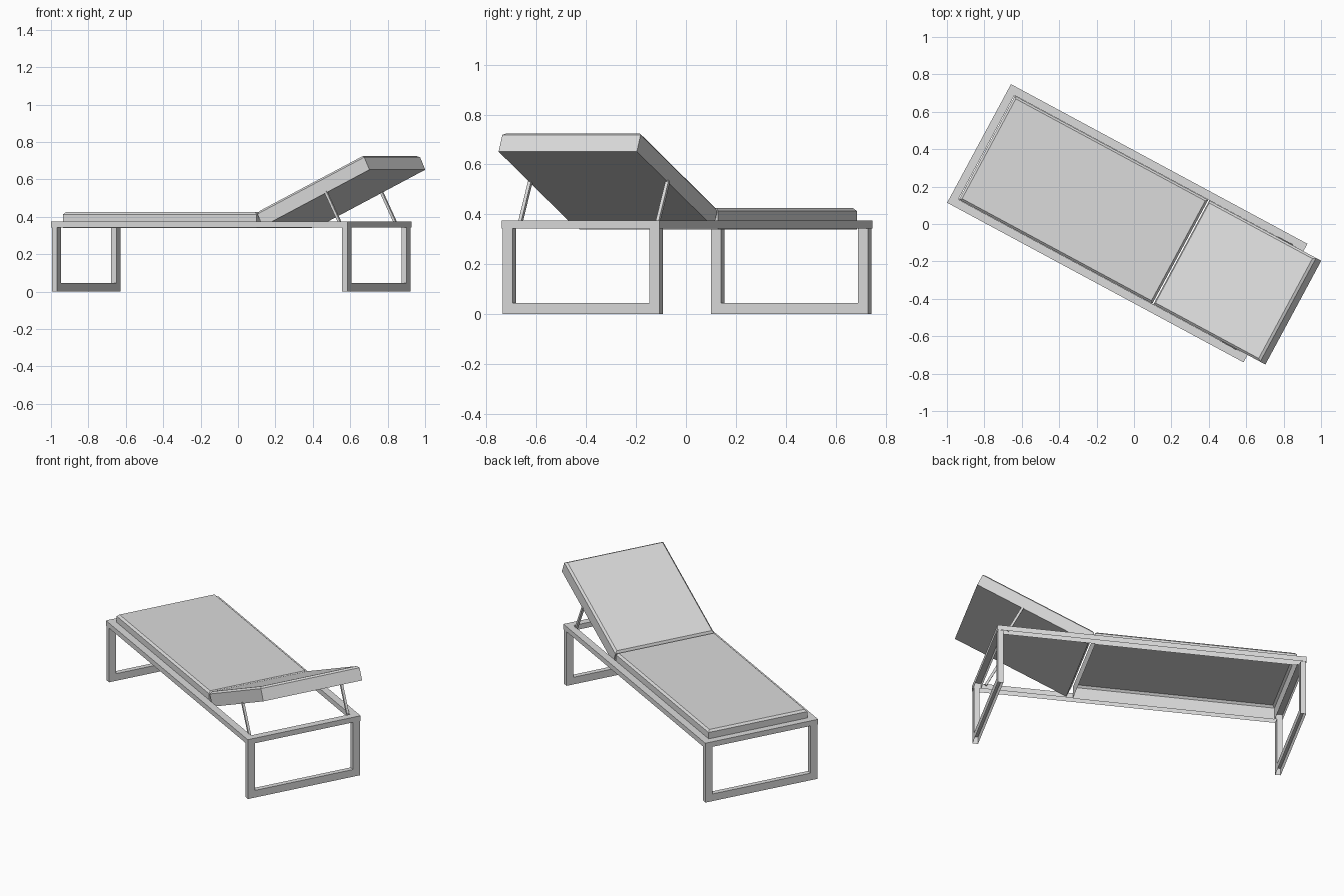
import bpy, bmesh
from math import radians
from mathutils import Matrix, Vector

if "Cube" in bpy.data.objects:
    bpy.data.objects.remove(bpy.data.objects["Cube"], do_unlink=True)

# One light grey for the whole lounger
grey = bpy.data.materials.new("light grey")
grey.use_nodes = True
colour = (0.71, 0.71, 0.71, 1)
grey.diffuse_color = colour
grey.node_tree.nodes["Principled BSDF"].inputs["Base Color"].default_value = colour

# The lounger is turned in plan; parts are laid out along its own length
PLACE = Matrix.Translation((-0.036, 0.004, 0)) @ Matrix.Rotation(radians(-28.3), 4, "Z")
LENGTH, WIDTH = 1.8, 0.72
RAIL_LOW, RAIL_TOP, RAIL_W = 0.343, 0.375, 0.044
LEG_U, LEG_V, LEG_INSET = 0.032, 0.045, 0.003
PAD_W, PAD_T = 0.63, 0.086


def box(name, low, high, matrix=Matrix(), chamfer=0, hollow=False):
    """Box between two corners; optional chamfer round the top, optional open underside."""
    low, high = Vector(low), Vector(high)
    bm = bmesh.new()
    bmesh.ops.create_cube(bm, size=1)
    for v in bm.verts:
        v.co = (low + high) / 2 + v.co * (high - low)
    if hollow:
        under = [f for f in bm.faces if f.calc_center_median().z < low.z + 1e-4]
        bmesh.ops.delete(bm, geom=under, context="FACES_ONLY")
    if chamfer:
        top = [e for e in bm.edges if all(v.co.z > high.z - 1e-4 for v in e.verts)]
        bmesh.ops.bevel(bm, geom=top, offset=chamfer, segments=1, affect="EDGES")
    mesh = bpy.data.meshes.new(name)
    bm.to_mesh(mesh)
    bm.free()
    mesh.materials.append(grey)
    obj = bpy.data.objects.new(name, mesh)
    obj.matrix_world = PLACE @ matrix
    bpy.context.collection.objects.link(obj)


def span(a, b):
    return min(a, b), max(a, b)


# Top frame: two long rails joined by two end rails, open underneath
inner = WIDTH / 2 - RAIL_W
for side, s in (("right", -1), ("left", 1)):
    v0, v1 = span(s * WIDTH / 2, s * inner)
    box(f"{side}_rail", (-LENGTH / 2, v0, RAIL_LOW), (LENGTH / 2, v1, RAIL_TOP), hollow=True)
for end, s in (("foot", -1), ("head", 1)):
    u0, u1 = span(s * LENGTH / 2, s * (LENGTH / 2 - RAIL_W))
    box(f"{end}_rail", (u0, -inner, RAIL_LOW), (u1, inner, RAIL_TOP), hollow=True)

# Open leg loops under each end
half = WIDTH / 2 - LEG_INSET
for end, s in (("foot", -1), ("head", 1)):
    outer = LENGTH / 2 - LEG_INSET
    u0, u1 = span(s * outer, s * (outer - LEG_U))
    for side, t in (("right", -1), ("left", 1)):
        v0, v1 = span(t * half, t * (half - LEG_V))
        box(f"{end}_{side}_leg", (u0, v0, LEG_V), (u1, v1, RAIL_LOW))
    box(f"{end}_floor_bar", (u0, -half, 0), (u1, half, LEG_V), hollow=True)

# Seat pad, a shell sunk between the rails
box("seat_pad", (-0.852, -PAD_W / 2, 0.339), (0.322, PAD_W / 2, 0.339 + PAD_T),
    chamfer=0.012, hollow=True)

# Reclined backrest pad, hinged beside the seat
tilt = Matrix.Translation((0.36, 0, 0.348)) @ Matrix.Rotation(radians(-25.1), 4, "Y")
box("backrest_pad", (0, -PAD_W / 2, 0), (0.716, PAD_W / 2, PAD_T), tilt, chamfer=0.012)

# Two slanted struts holding up the backrest
foot, head = Vector((0.83, 0, 0.365)), Vector((0.742, 0, 0.535))
lean = (head - foot).to_track_quat("Z", "Y").to_matrix().to_4x4()
for side, s in (("right", -1), ("left", 1)):
    where = Matrix.Translation(foot + Vector((0, s * 0.313, 0))) @ lean
    box(f"{side}_strut", (-0.007, -0.007, 0), (0.007, 0.007, (head - foot).length), where)
